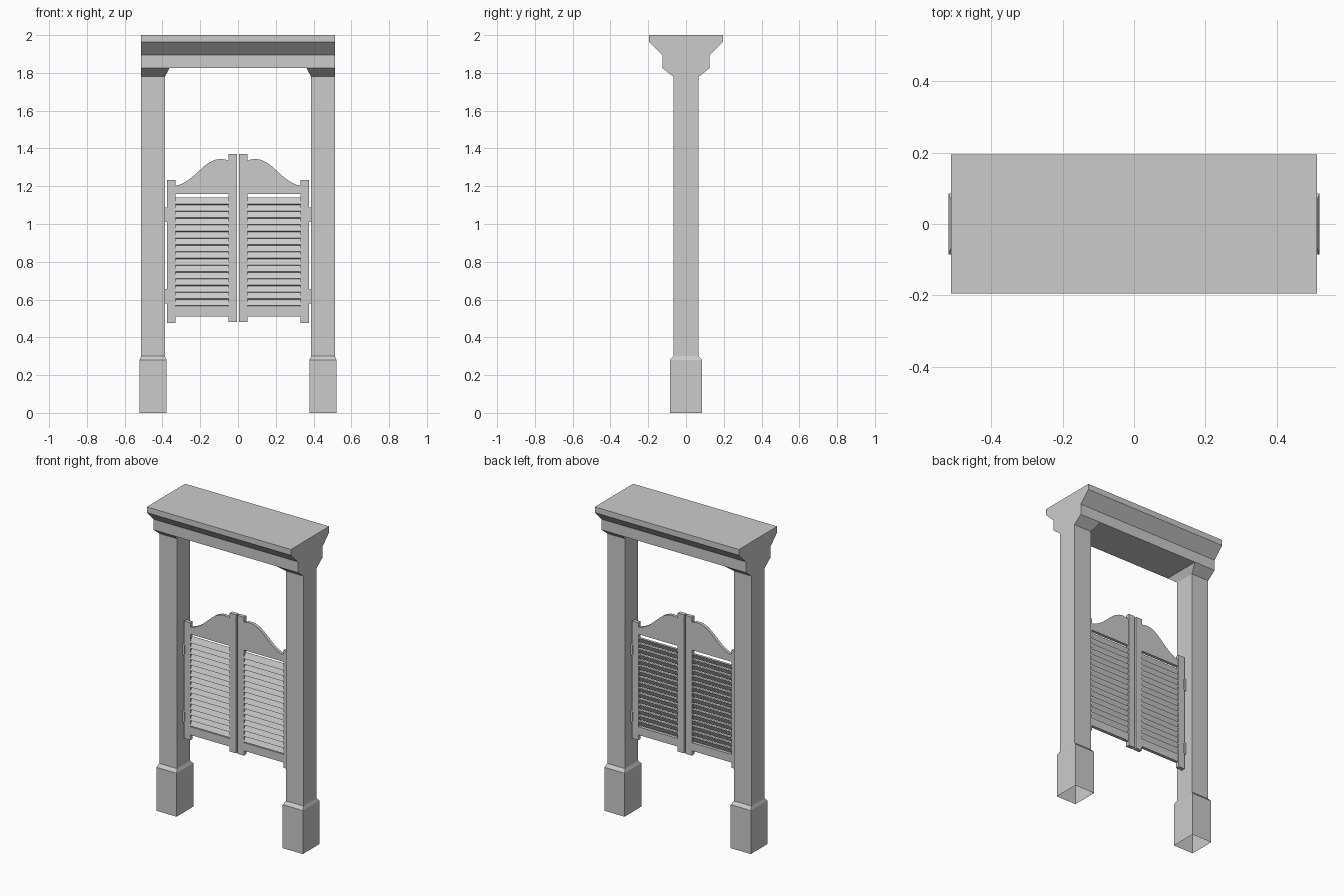
import bpy, bmesh, math
from mathutils import Matrix, Vector

if "Cube" in bpy.data.objects:
    bpy.data.objects.remove(bpy.data.objects["Cube"])


def finish(name, bm):
    bmesh.ops.recalc_face_normals(bm, faces=bm.faces)
    mesh = bpy.data.meshes.new(name)
    bm.to_mesh(mesh)
    bm.free()
    ob = bpy.data.objects.new(name, mesh)
    bpy.context.collection.objects.link(ob)
    return ob


def mirror(ob):
    m = ob.modifiers.new("mirror", 'MIRROR')
    m.use_axis = (True, False, False)
    m.use_mirror_merge = False
    return ob


def prism(name, pts, vec):
    """Extrude a closed outline of 3D points along vec."""
    bm = bmesh.new()
    face = bm.faces.new([bm.verts.new(p) for p in pts])
    ext = bmesh.ops.extrude_face_region(bm, geom=[face], use_keep_orig=True)
    verts = [g for g in ext["geom"] if isinstance(g, bmesh.types.BMVert)]
    bmesh.ops.translate(bm, vec=Vector(vec), verts=verts)
    return finish(name, bm)


def box(name, x0, x1, y, z0, z1):
    return prism(name, [(x0, -y, z0), (x1, -y, z0), (x1, -y, z1), (x0, -y, z1)],
                 (0, 2 * y, 0))


def loft(name, rings):
    """Open tube through rectangular rings (x0, x1, half depth, z)."""
    bm = bmesh.new()
    prev = None
    for x0, x1, y, z in rings:
        ring = [bm.verts.new(p) for p in
                ((x0, -y, z), (x1, -y, z), (x1, y, z), (x0, y, z))]
        if prev:
            for i in range(4):
                j = (i + 1) % 4
                bm.faces.new((prev[i], prev[j], ring[j], ring[i]))
        prev = ring
    return finish(name, bm)


# Moulded lintel
half = [(0.125, 1.825), (0.125, 1.894), (0.195, 1.963), (0.195, 2.0)]
outline = half + [(-y, z) for y, z in reversed(half)]
prism("lintel", [(-0.513, y, z) for y, z in outline], (1.026, 0, 0))

# Posts with flared capitals, and their plinths
mirror(loft("post", [(0.387, 0.513, 0.067, 0.30), (0.387, 0.513, 0.067, 1.78),
                     (0.363, 0.513, 0.125, 1.825)]))
mirror(loft("post_base", [(0.378, 0.521, 0.085, 0), (0.378, 0.521, 0.085, 0.28),
                          (0.387, 0.513, 0.067, 0.30)]))

# Door stiles and bottom rail
mirror(box("inner_stile", 0.005, 0.050, 0.0125, 0.48, 1.371))
mirror(box("outer_stile", 0.331, 0.376, 0.0125, 0.477, 1.233))
mirror(box("bottom_rail", 0.050, 0.331, 0.010, 0.51, 0.562))

# Curved top rail
curve = [(0.331, 1.204), (0.315, 1.206), (0.295, 1.214), (0.27, 1.228),
         (0.24, 1.250), (0.21, 1.278), (0.18, 1.305), (0.15, 1.327),
         (0.12, 1.340), (0.095, 1.344), (0.07, 1.342), (0.05, 1.335)]
rail = [(0.05, 1.158), (0.331, 1.158)] + curve
mirror(prism("top_rail", [(x, -0.010, z) for x, z in rail], (0, 0.020, 0)))

# Tilted louvre slats, low edge to the front
bm = bmesh.new()
for i in range(16):
    mat = (Matrix.Translation((0.1905, 0, 0.585 + 0.0357 * i))
           @ Matrix.Rotation(math.radians(-28), 4, 'X')
           @ Matrix.Diagonal((0.281, 0.009, 0.040, 1)))
    bmesh.ops.create_cube(bm, size=1, matrix=mat)
mirror(finish("louvre_slats", bm))

# Hinges between doors and posts
for i, z in enumerate((0.617, 1.049)):
    pts = [(0.389, z - 0.038), (0.389, z + 0.038), (0.378, z + 0.038),
           (0.370, z + 0.030), (0.370, z - 0.030), (0.378, z - 0.038)]
    mirror(prism(f"hinge_{i + 1}", [(x, -0.014, zz) for x, zz in pts], (0, 0.028, 0)))
